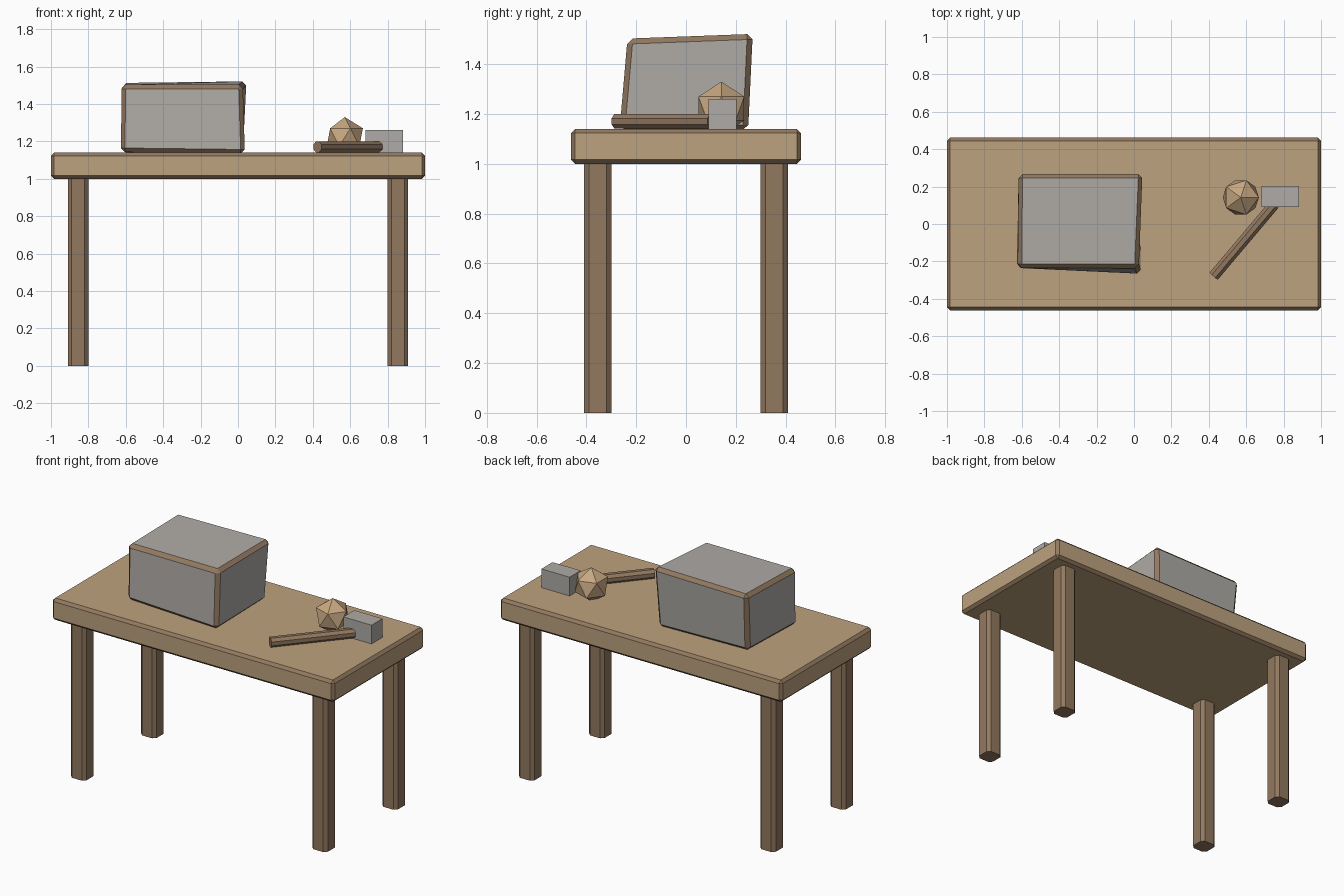
import bpy, bmesh, math
from mathutils import Vector, Matrix

if "Cube" in bpy.data.objects:
    bpy.data.objects.remove(bpy.data.objects["Cube"], do_unlink=True)


def material(name, r, g, b):
    m = bpy.data.materials.new(name)
    m.use_nodes = True
    m.diffuse_color = (r, g, b, 1)
    m.node_tree.nodes["Principled BSDF"].inputs["Base Color"].default_value = (r, g, b, 1)
    return m


tan = material("light wood", 0.51, 0.36, 0.21)
brown = material("dark wood", 0.29, 0.19, 0.115)
grey = material("grey", 0.43, 0.41, 0.385)
gold = material("golden wood", 0.57, 0.39, 0.22)


def finish(bm, name, mats):
    bmesh.ops.recalc_face_normals(bm, faces=bm.faces)
    mesh = bpy.data.meshes.new(name)
    bm.to_mesh(mesh)
    bm.free()
    for m in mats:
        mesh.materials.append(m)
    obj = bpy.data.objects.new(name, mesh)
    bpy.context.collection.objects.link(obj)
    return obj


def box(name, center, size, mats, bevel=0, axis=None, turn=0, shape=None):
    """Box with flat chamfers; axis limits them to edges along that axis,
    shape moves the corners, a second material colours the chamfers."""
    bm = bmesh.new()
    bmesh.ops.create_cube(bm, size=1)
    bmesh.ops.scale(bm, vec=size, verts=bm.verts)
    if shape:
        for v in bm.verts:
            v.co = shape(v.co)
    if bevel:
        edges = [e for e in bm.edges if axis is None or
                 abs((e.verts[0].co - e.verts[1].co).normalized()[axis]) > 0.9]
        bmesh.ops.bevel(bm, geom=edges, offset=bevel, segments=1, profile=0.5,
                        affect='EDGES', material=len(mats) - 1)
    obj = finish(bm, name, mats)
    obj.location = center
    obj.rotation_euler.z = turn
    return obj


# Table
box("table_top", (0, 0, 1.07), (2, 0.924, 0.14), [tan, brown], 0.017)
for side, sx in (("right", -1), ("left", 1)):
    for end, sy in (("front", -1), ("back", 1)):
        box(f"{end}_{side}_leg", (sx * 0.855, sy * 0.355, 0.5),
            (0.11, 0.11, 1), [brown], 0.02, axis=2)


# Crooked crate: corners keyed by left, back and top
corners = {
    (0, 0, 0): (-0.627, -0.235, 1.143), (1, 0, 0): (0.037, -0.268, 1.135),
    (0, 1, 0): (-0.605, 0.235, 1.14), (1, 1, 0): (0.025, 0.25, 1.135),
    (0, 0, 1): (-0.622, -0.235, 1.503), (1, 0, 1): (0.025, -0.235, 1.503),
    (0, 1, 1): (-0.618, 0.268, 1.513), (1, 1, 1): (0.046, 0.268, 1.522),
}
box("crate", (0, 0, 0), (1, 1, 1), [grey, brown], 0.022,
    shape=lambda c: Vector(corners[tuple(int(k > 0) for k in c)]))

# Eight-sided rod lying across the table
start, stop = Vector((0.425, -0.28, 1.171)), Vector((0.75, 0.105, 1.171))
run = stop - start
box("rod", (start + stop) / 2, (run.length, 0.058, 0.058), [brown], 0.017,
    axis=0, turn=math.atan2(run.y, run.x))

# Faceted ball and small block
bm = bmesh.new()
bmesh.ops.create_icosphere(bm, subdivisions=1, radius=0.108)
bmesh.ops.transform(bm, matrix=Matrix.Translation((0.571, 0.142, 1.222)), verts=bm.verts)
finish(bm, "faceted_ball", [gold])
box("small_block", (0.783, 0.146, 1.2), (0.2, 0.112, 0.12), [grey])
